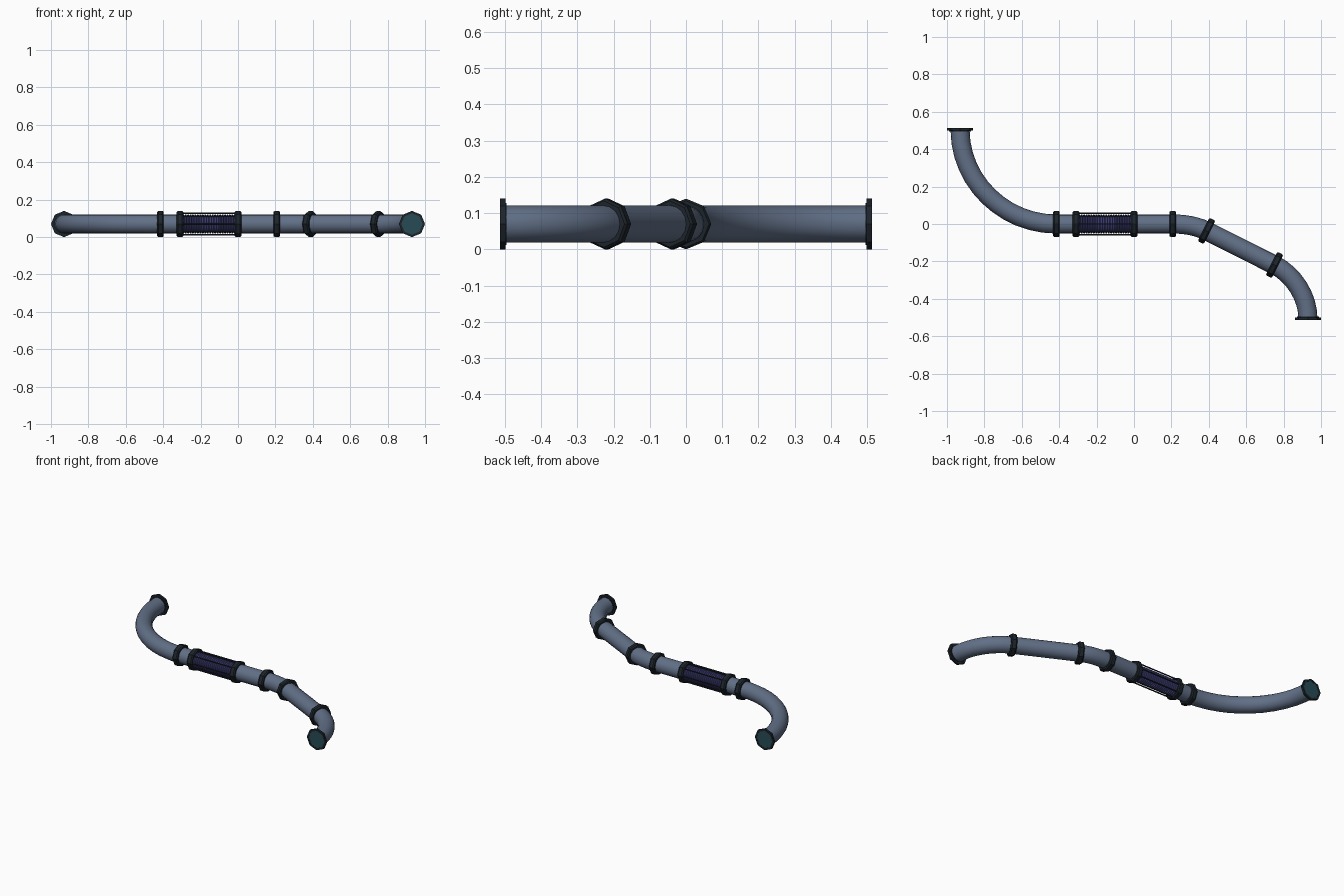
import bpy, bmesh, math
from mathutils import Vector

if "Cube" in bpy.data.objects:
    bpy.data.objects.remove(bpy.data.objects["Cube"])

Z = 0.07      # height of the pipe axis
R = 0.051     # pipe radius
UP = Vector((0, 0, 1))


def material(name, rgb):
    m = bpy.data.materials.new(name)
    m.diffuse_color = (*rgb, 1)
    m.use_nodes = True
    m.node_tree.nodes["Principled BSDF"].inputs["Base Color"].default_value = m.diffuse_color
    return m


STEEL = material("blue_steel", (0.12, 0.16, 0.24))
DARK = material("dark_metal", (0.012, 0.018, 0.024))
VIOLET = material("violet_bellows", (0.07, 0.07, 0.26))
TEAL = material("teal_cap", (0.02, 0.07, 0.09))


def sweep(name, stations, sides, mat, smooth=True):
    """Round solid through stations of (x, y, direction, radius)."""
    bm = bmesh.new()
    rings = []
    for x, y, d, r in stations:
        side = Vector((-d[1], d[0], 0)).normalized()
        c = Vector((x, y, Z))
        rings.append([bm.verts.new(c + r * (UP * math.cos(a) + side * math.sin(a)))
                      for a in (2 * math.pi * i / sides for i in range(sides))])
    for a, b in zip(rings, rings[1:]):
        for i in range(sides):
            j = (i + 1) % sides
            bm.faces.new((a[i], a[j], b[j], b[i]))
    bm.faces.new(rings[0])
    bm.faces.new(rings[-1])
    bmesh.ops.recalc_face_normals(bm, faces=bm.faces)
    me = bpy.data.meshes.new(name)
    bm.to_mesh(me)
    bm.free()
    me.materials.append(mat)
    ob = bpy.data.objects.new(name, me)
    bpy.context.collection.objects.link(ob)
    if smooth:
        bpy.ops.object.select_all(action='DESELECT')
        ob.select_set(True)
        bpy.context.view_layer.objects.active = ob
        bpy.ops.object.shade_smooth_by_angle(angle=math.radians(40))
    return ob


def turned(name, pos, d, profile, sides, mat, smooth=False):
    """Straight turned part; profile holds (offset along d, radius)."""
    d = Vector(d).normalized()
    return sweep(name, [(pos[0] + d.x * o, pos[1] + d.y * o, d, r) for o, r in profile],
                 sides, mat, smooth)


def bend(name, p0, p1, p2, p3, n):
    """Curved pipe along a cubic curve."""
    p = [Vector(q) for q in (p0, p1, p2, p3)]
    st = []
    for i in range(n + 1):
        t = i / n
        u = 1 - t
        c = p[0] * u**3 + p[1] * 3 * u * u * t + p[2] * 3 * u * t * t + p[3] * t**3
        d = (p[1] - p[0]) * u * u + (p[2] - p[1]) * 2 * u * t + (p[3] - p[2]) * t * t
        st.append((c.x, c.y, d, R))
    sweep(name, st, 16, STEEL)


def straight(name, a, b):
    d = Vector(b) - Vector(a)
    turned(name, a, d, [(0, R), (d.length, R)], 16, STEEL, True)


# Key points along the pipe
A, B, C, D = (-0.415, 0), (-0.31, 0), (0, 0), (0.207, 0)
E, F = (0.388, -0.037), (0.751, -0.219)
END_L, END_R = (-0.93, 0.505), (0.93, -0.505)
SLOPE = Vector(F) - Vector(E)
s = SLOPE.normalized()

# Pipe runs
bend("left_elbow", END_L, (-0.93, 0.225), (-0.695, 0), A, 12)
straight("left_stub_pipe", A, B)
straight("centre_pipe", C, D)
bend("shallow_bend", D, (0.27, 0), (E[0] - s.x * 0.06, E[1] - s.y * 0.06), E, 6)
straight("sloped_pipe", E, F)
bend("right_elbow", F, (F[0] + s.x * 0.115, F[1] + s.y * 0.115), (0.93, -0.39), END_R, 8)

# Octagonal collars at the joints
collar = [(-0.018, 0.05), (-0.018, 0.064), (-0.011, 0.07),
          (0.011, 0.07), (0.018, 0.064), (0.018, 0.05)]
for i, (p, d) in enumerate([(A, (1, 0)), (B, (1, 0)), (C, (1, 0)),
                            (D, (1, 0)), (E, SLOPE), (F, SLOPE)]):
    turned(f"joint_collar_{i + 1}", p, d, collar, 8, DARK)

# End flanges with caps
for side, p, d in (("left", END_L, (0, 1)), ("right", END_R, (0, -1))):
    turned(f"{side}_end_flange", p, d,
           [(-0.01, 0.05), (-0.01, 0.058), (-0.006, 0.058), (-0.006, 0.07),
            (0.008, 0.07), (0.008, 0.057), (0.005, 0.057)], 8, DARK)
    turned(f"{side}_end_cap", p, d, [(0, 0.057), (0.0065, 0.057)], 8, TEAL)

# Corrugated bellows
n = 22
step = 0.29 / n
rib = []
for i in range(n):
    o = 0.01 + i * step
    rib += [(o, 0.043), (o + step * 0.25, 0.051), (o + step * 0.75, 0.051)]
rib.append((0.30, 0.043))
turned("bellows", B, (1, 0), rib, 16, VIOLET, True)

# Guard rods around the bellows
for i in range(8):
    a = math.pi / 4 * i
    rod = turned(f"guard_rod_{i + 1}", B, (1, 0), [(0.005, 0.0045), (0.305, 0.0045)], 6, DARK)
    rod.location = (0, 0.058 * math.sin(a), 0.058 * math.cos(a))
